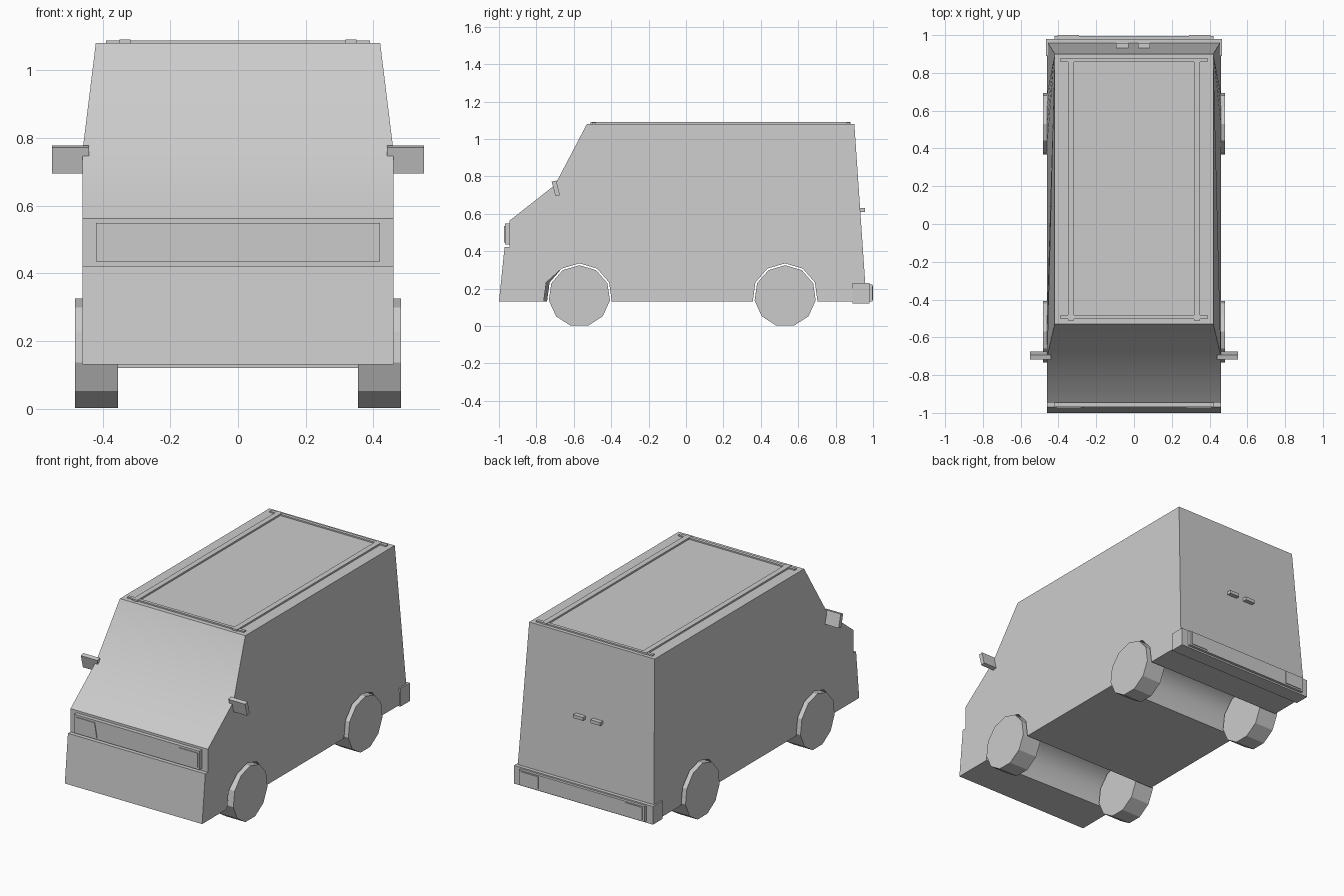
import bpy, bmesh, math
from mathutils import Vector

cube = bpy.data.objects.get("Cube")
if cube:
    bpy.data.objects.remove(cube)

grey = bpy.data.materials.new("plain_grey")
grey.use_nodes = True
colour = (0.6, 0.6, 0.6, 1)
grey.diffuse_color = colour
grey.node_tree.nodes["Principled BSDF"].inputs["Base Color"].default_value = colour

AXLES = (-0.57, 0.53)
HUB_Z = 0.16
FLOOR = 0.13
SIDES = 11


def loft(name, first, second, smooth=False):
    """Solid between two matching outlines."""
    bm = bmesh.new()
    a = [bm.verts.new(p) for p in first]
    b = [bm.verts.new(p) for p in second]
    bm.faces.new(a)
    bm.faces.new(b[::-1])
    n = len(a)
    for i in range(n):
        j = (i + 1) % n
        bm.faces.new((a[j], a[i], b[i], b[j]))
    bmesh.ops.recalc_face_normals(bm, faces=bm.faces)
    mesh = bpy.data.meshes.new(name)
    bm.to_mesh(mesh)
    bm.free()
    mesh.materials.append(grey)
    obj = bpy.data.objects.new(name, mesh)
    bpy.context.collection.objects.link(obj)
    if smooth:
        bpy.ops.object.select_all(action='DESELECT')
        obj.select_set(True)
        bpy.context.view_layer.objects.active = obj
        bpy.ops.object.shade_smooth_by_angle(angle=math.radians(40))
    return obj


def prism(name, yz, x0, x1):
    return loft(name, [(x0, y, z) for y, z in yz], [(x1, y, z) for y, z in yz])


def box(name, x0, x1, y0, y1, z0, z1):
    return prism(name, [(y0, z0), (y1, z0), (y1, z1), (y0, z1)], x0, x1)


def ring_point(y, radius, k):
    a = math.pi / 2 + k * math.tau / SIDES
    return y + radius * math.cos(a), HUB_Z + radius * math.sin(a)


# Body shell: side outline with open wheel arches
def body_outline(side):
    pts = [(-1.0, FLOOR)]
    for axle in AXLES:
        for k in range(3, -4, -1):
            y, z = ring_point(axle, 0.175, k)
            if abs(k) == 3:
                z = FLOOR
            if side > 0 and axle < 0 and k > 1:
                y -= 0.018
            pts.append((y, z))
    pts += [(0.965, FLOOR), (0.90, 1.08), (-0.53, 1.08), (-0.70, 0.755),
            (-0.945, 0.562), (-0.945, 0.422), (-0.97, 0.422)]
    return [(side * (0.42 if z > 1 else 0.46), y, z) for y, z in pts]


loft("body", body_outline(-1), body_outline(1), smooth=True)

# Wheels, mirrors and lamps on both sides
for s, side in ((1, "left"), (-1, "right")):
    for axle, end in zip(AXLES, ("front", "rear")):
        prism(f"{end}_{side}_wheel",
              [ring_point(axle, 0.165, k) for k in range(SIDES)],
              s * 0.355, s * 0.482)
    prism(f"{side}_mirror",
          [(-0.718, 0.772), (-0.694, 0.778), (-0.674, 0.70), (-0.698, 0.694)],
          s * 0.44, s * 0.55)
    lamp = [(0.41, 0.535), (0.28, 0.535), (0.265, 0.447), (0.41, 0.447)]
    loft(f"{side}_headlamp",
         [(s * x, -0.973, z) for x, z in lamp],
         [(s * x, -0.96, z) for x, z in lamp])
    box(f"{side}_tail_lamp", s * 0.29, s * 0.405, 0.98, 1.0, 0.14, 0.215)
    box(f"{side}_roof_rail", s * 0.317, s * 0.35, -0.51, 0.88, 1.07, 1.09)

# Front grille panel
box("grille", -0.42, 0.42, -0.969, -0.93, 0.435, 0.548)

# Rear bumper with its face plate
box("rear_bumper", -0.465, 0.465, 0.89, 0.98, 0.12, 0.23)
box("bumper_plate", -0.42, 0.42, 0.97, 0.996, 0.13, 0.222)

# Rear door handles
for x, side in ((-0.062, "right"), (0.053, "left")):
    box(f"{side}_door_handle", x - 0.033, x + 0.033, 0.92, 0.957, 0.61, 0.63)

# Roof cross bars
for y, end in ((-0.492, "front"), (0.868, "rear")):
    box(f"{end}_roof_bar", -0.39, 0.39, y - 0.01, y + 0.01, 1.07, 1.088)
